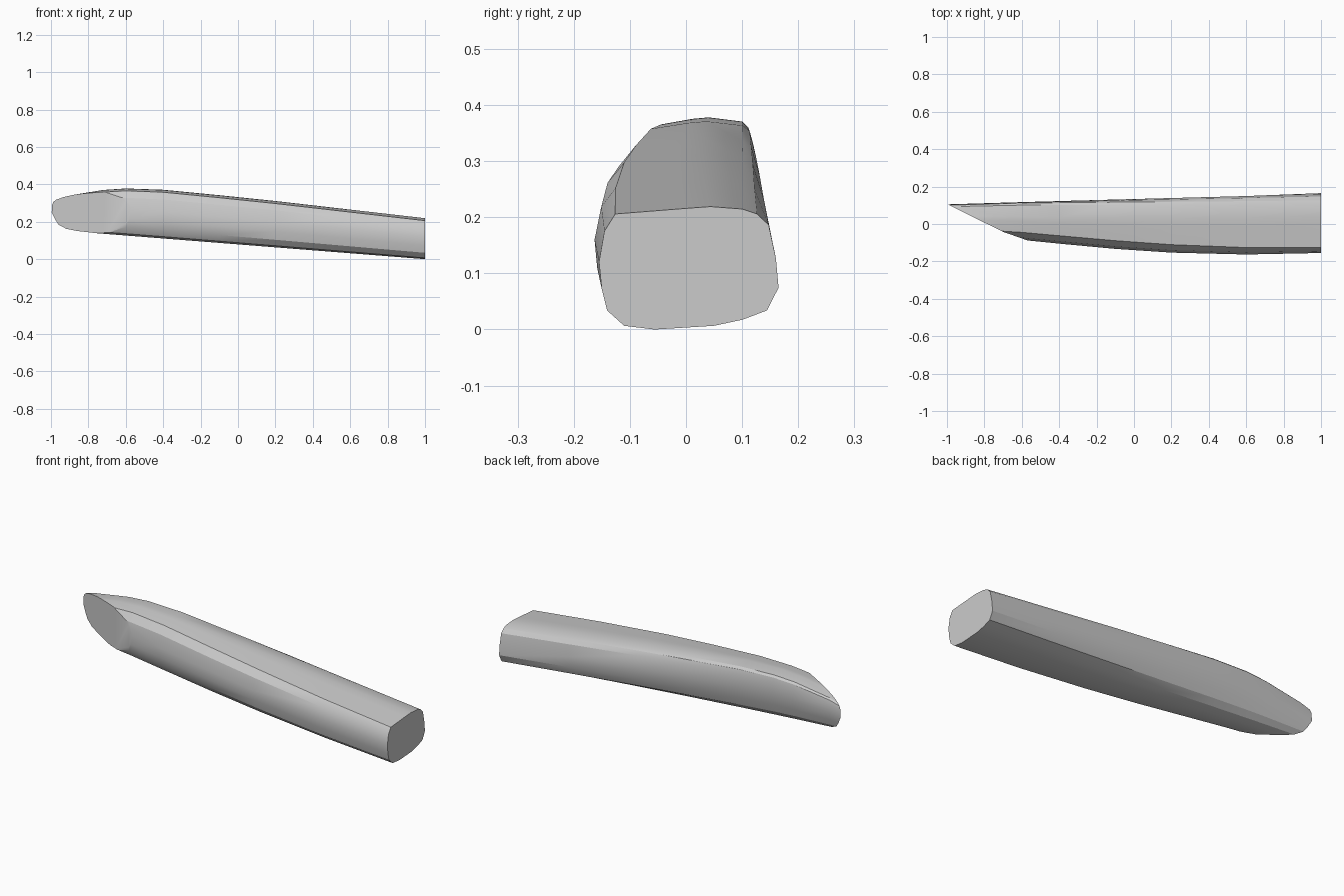
import bpy, bmesh, math
from mathutils import Vector

if "Cube" in bpy.data.objects:
    bpy.data.objects.remove(bpy.data.objects["Cube"])

# normalised cross-sections (across, up): blunt end and slanted end
BLUNT = [(.31, 0), (.64, .03), (.8, .08), (.935, .155), (1, .34), (.985, .58), (.945, .85),
         (.88, .94), (.8, .98), (.62, 1), (.48, .985), (.09, .94), (.03, .8), (0, .55),
         (.015, .33), (.045, .155), (.14, .03)]
POINT = [(.31, 0), (.6, .02), (.76, .06), (.88, .17), (.94, .34), (1, .58), (.99, .85),
         (.97, .93), (.92, .97), (.62, 1), (.48, .99), (.2, .95), (.06, .8), (0, .55),
         (.015, .35), (.06, .17), (.16, .04)]

# stations along the length: x, front y, top z
STATIONS = [(1, -.155, .219), (.6, -.163, .265), (.2, -.153, .311), (-.1, -.133, .342),
            (-.4, -.105, .371), (-.6, -.085, .378), (-.72, -.075, .37),
            (-.93, -.06, .336), (-1.06, -.05, .295)]

bm = bmesh.new()
rings = []
for x, y0, z1 in STATIONS:
    y1 = .105 + .03 * (x + 1)
    z0 = .079 * (1 - x)
    t = min(1, (1 - x) / 1.6)
    ring = []
    for (a, b), (c, d) in zip(BLUNT, POINT):
        u, v = a + (c - a) * t, b + (d - b) * t
        ring.append(bm.verts.new((x, y0 + (y1 - y0) * u, z0 + (z1 - z0) * v)))
    rings.append(ring)
n = len(BLUNT)
for r, s in zip(rings, rings[1:]):
    for i in range(n):
        j = (i + 1) % n
        bm.faces.new((r[i], r[j], s[j], s[i]))
bm.faces.new(rings[0])
bm.faces.new(rings[-1])


def slice_off(p, q):
    """Cut away the front-left side of the upright plane through p and q."""
    dx, dy = q[0] - p[0], q[1] - p[1]
    res = bmesh.ops.bisect_plane(bm, geom=bm.verts[:] + bm.edges[:] + bm.faces[:],
                                 plane_co=Vector((p[0], p[1], 0)),
                                 plane_no=Vector((dy, -dx, 0)).normalized(),
                                 clear_outer=True)
    edges = [e for e in res['geom_cut'] if isinstance(e, bmesh.types.BMEdge)]
    bmesh.ops.edgeloop_fill(bm, edges=edges)


# slanted tip and its softened shoulder
slice_off((-1, .107), (-.7, -.042))
slice_off((-.7, -.042), (-.6, -.077))
bmesh.ops.recalc_face_normals(bm, faces=bm.faces[:])

mesh = bpy.data.meshes.new("tapered_bar")
bm.to_mesh(mesh)
bm.free()
bar = bpy.data.objects.new("tapered_bar", mesh)
bpy.context.collection.objects.link(bar)
bpy.context.view_layer.objects.active = bar
bar.select_set(True)
bpy.ops.object.shade_smooth_by_angle(angle=math.radians(25))
